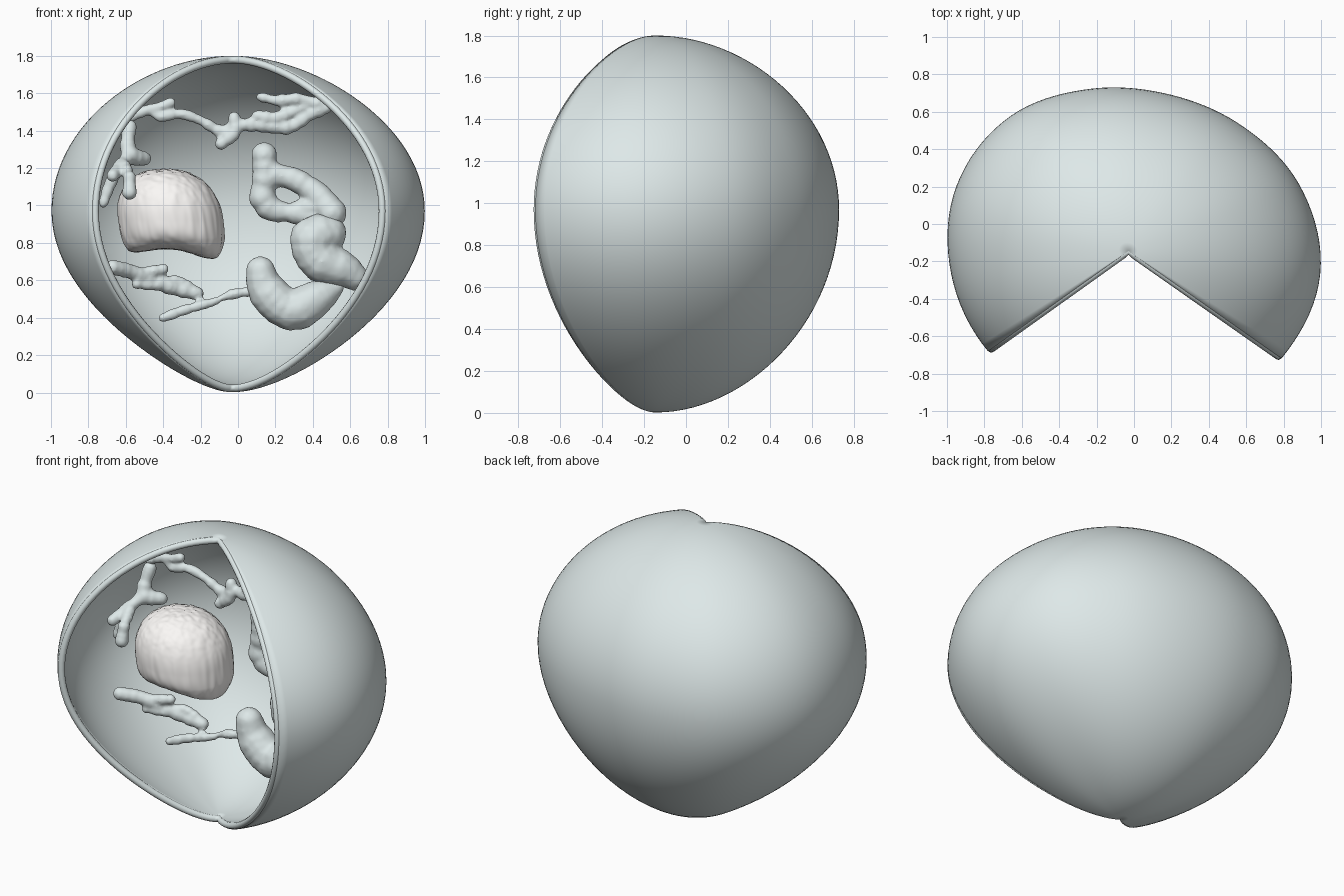
import bpy, bmesh, math, random
from mathutils import Vector, noise

if "Cube" in bpy.data.objects:
    bpy.data.objects.remove(bpy.data.objects["Cube"])

random.seed(4)
AXIS = Vector((-0.03, -0.145, 0.97))      # cut axis and height of widest section
A0, A1 = -35.0, 215.5                     # azimuth range left after the wedge cut
RADII = [1.0, 1.033, .982, .903, .866, .893, .96, .983, .955, .922]
P_LOW = [1.45, 1.45, 1.38, 1.18, 1.08, 1.12, 1.32, 1.58, 1.65, 1.6]
P_TOP = [1.25, 1.2, 1.15, 1.1, 1.08, 1.06, 1.05, 1.06, 1.1, 1.13]


def material(name, rgb):
    m = bpy.data.materials.new(name)
    m.diffuse_color = (*rgb, 1)
    m.use_nodes = True
    m.node_tree.nodes["Principled BSDF"].inputs["Base Color"].default_value = m.diffuse_color
    return m


PALE = material("pale_teal", (.73, .81, .81))
WARM = material("warm_white", (.97, .95, .93))


def sample(table, f):
    """Catmull-Rom lookup, f in 0..1"""
    s = f * (len(table) - 1)
    i = min(int(s), len(table) - 2)
    t = s - i
    b, c = table[i], table[i + 1]
    a = table[i - 1] if i > 0 else 2 * b - c
    d = table[i + 2] if i + 2 < len(table) else 2 * c - b
    return b + .5 * t * (c - a + t * (2 * a - 5 * b + 4 * c - d + t * (3 * (b - c) + d - a)))


def surface(f, lat):
    """Point of the outer membrane; the profile tapers more towards the bottom"""
    phi = math.radians(A0 + (A1 - A0) * f)
    c = max(math.cos(lat), 0)
    p = 1 + (sample(P_TOP if lat > 0 else P_LOW, f) - 1) * 1.12 * c ** .4
    r = sample(RADII, f) * c ** p
    z = math.sin(lat) * (0.83 if lat > 0 else 0.968)
    return AXIS + Vector((r * math.cos(phi), r * math.sin(phi), z))


def make_object(name, bm, mat=PALE):
    for face in bm.faces:
        face.smooth = True
    me = bpy.data.meshes.new(name)
    bm.to_mesh(me)
    bm.free()
    me.materials.append(mat)
    ob = bpy.data.objects.new(name, me)
    bpy.context.collection.objects.link(ob)
    return ob


# Membrane: lopsided egg with a wedge left open at the front
COLS, ROWS = 80, 56
bm = bmesh.new()
south = bm.verts.new(surface(0, -math.pi / 2))
north = bm.verts.new(surface(0, math.pi / 2))
grid = [[bm.verts.new(surface(i / COLS, math.pi * (j / ROWS - .5)))
         for j in range(1, ROWS)] for i in range(COLS + 1)]
for a, b in zip(grid, grid[1:]):
    bm.faces.new((south, b[0], a[0]))
    bm.faces.new((north, a[-1], b[-1]))
    for j in range(ROWS - 2):
        bm.faces.new((a[j], b[j], b[j + 1], a[j + 1]))
shell = make_object("cell_membrane", bm)
mod = shell.modifiers.new("wall", 'SOLIDIFY')
mod.thickness, mod.offset = 0.04, -1

# Rounded lip along the cut
lats = [math.pi * (j / ROWS - .5) for j in range(1, ROWS)]
lip = [surface(1, t) for t in lats] + [surface(0, math.pi / 2)]
lip += [surface(0, t) for t in reversed(lats)] + [surface(0, -math.pi / 2)]
cu = bpy.data.curves.new("cut_lip", 'CURVE')
cu.dimensions = '3D'
cu.bevel_depth, cu.bevel_resolution = 0.02, 3
cu.materials.append(PALE)
sp = cu.splines.new('POLY')
sp.points.add(len(lip) - 1)
for pt, co in zip(sp.points, lip):
    co = co + (AXIS - co).normalized() * 0.021
    pt.co = (*co, 1)
sp.use_cyclic_u = True
bpy.context.collection.objects.link(bpy.data.objects.new("cut_lip", cu))

# Nucleus: dome with an arched underside and fine vertical grooves
bm = bmesh.new()
bmesh.ops.create_icosphere(bm, subdivisions=6, radius=1)
for v in bm.verts:
    n = v.co.copy()
    h = math.hypot(n.x, n.y)
    k = 2.3 if n.z > 0 else 3.0
    n *= (h ** k + abs(n.z) ** k) ** (-1 / k)
    x, y, z = n.x * .28, n.y * .275, n.z * (.275 if n.z > 0 else .245)
    if n.z < 0:
        z += -n.z * (.09 * max(0, 1 - (n.x / .85) ** 2) - .1 * x)
    x -= .12 * max(z, -.1)
    g = 1 + .014 * noise.noise((n.x * 9, n.y * 9, n.z * 1.5))
    g += .02 * noise.noise(n * 12) * max(0, n.z) ** 2
    v.co = Vector((x * g - .36, y * g - .02, z * g + .92))
make_object("nucleus", bm, WARM)


def organelle(name, paths, swell=1.0, rough=.12, voxel=.011):
    """Lumpy branching tubes from paths of (x, z, y, radius), fused together"""
    bm = bmesh.new()
    for path in paths:
        n = (len(path) - 1) * 12
        cols = list(zip(*path))
        last = None
        for i in range(n + 1):
            x, z, y, r = (sample(c, i / n) for c in cols)
            co = Vector((x, y, z))
            if last and (co - last).length < r * .4 and i < n:
                continue
            last = co
            size = r * swell * (1 + rough * random.uniform(-1, 1))
            ball = bmesh.ops.create_icosphere(bm, subdivisions=2, radius=size)
            bmesh.ops.translate(bm, verts=ball["verts"], vec=co)
    ob = make_object(name, bm)
    m = ob.modifiers.new("fuse", 'REMESH')
    m.mode, m.voxel_size, m.use_smooth_shade = 'VOXEL', voxel, True
    m = ob.modifiers.new("soften", 'SMOOTH')
    m.factor, m.iterations = .5, 3


# Branching tubules
organelle("upper_tubules", [
    [(-.59, 1.46, -.04, .026), (-.48, 1.51, -.05, .026), (-.42, 1.475, -.06, .026),
     (-.31, 1.49, -.05, .028), (-.2, 1.455, -.04, .025), (-.085, 1.395, -.03, .032),
     (.02, 1.43, -.04, .034), (.13, 1.43, -.05, .04), (.28, 1.42, -.05, .035),
     (.39, 1.49, -.05, .033), (.47, 1.52, -.05, .036)],
    [(-.48, 1.51, -.05, .028), (-.41, 1.53, -.06, .028), (-.36, 1.55, -.06, .024)],
    [(-.02, 1.47, -.04, .03), (-.02, 1.39, -.05, .032), (-.09, 1.33, -.05, .034)],
    [(.47, 1.53, -.05, .032), (.33, 1.57, -.06, .032), (.22, 1.56, -.05, .032), (.12, 1.58, -.04, .026)],
    [(.10, 1.48, -.06, .032), (.21, 1.47, -.06, .032), (.38, 1.54, -.05, .026)]], 1.05, .16)
organelle("left_tubules", [
    [(-.58, 1.42, -.05, .042), (-.59, 1.34, -.08, .037), (-.58, 1.27, -.11, .042), (-.5, 1.25, -.05, .034)],
    [(-.58, 1.27, -.11, .036), (-.63, 1.21, -.2, .032), (-.67, 1.16, -.29, .03)],
    [(-.64, 1.2, -.18, .03), (-.69, 1.1, -.17, .028), (-.72, 1.01, -.18, .024)],
    [(-.58, 1.15, -.31, .03), (-.58, 1.07, -.33, .036)],
    [(-.58, 1.15, -.31, .03), (-.61, 1.22, -.2, .03)]], 1.1, .12)
organelle("lower_tubules", [
    [(-.67, .67, -.22, .034), (-.57, .645, -.15, .036), (-.46, .60, -.1, .036),
     (-.33, .555, -.06, .038), (-.22, .53, -.04, .032)],
    [(-.5, .64, -.12, .03), (-.40, .66, -.1, .028)],
    [(-.54, .58, -.14, .024), (-.43, .575, -.1, .028), (-.34, .60, -.06, .026), (-.24, .555, -.04, .026)],
    [(-.4, .40, -.11, .024), (-.29, .44, -.09, .026), (-.13, .485, -.07, .02),
     (-.10, .50, -.06, .014), (-.03, .525, -.06, .026), (.06, .54, -.05, .026)]], 1.1, .15)

# Fat curled bodies on the right
organelle("ring_body", [
    [(.14, 1.27, .04, .064), (.145, 1.15, .04, .072), (.13, 1.05, .04, .068), (.18, .98, .04, .068),
     (.30, .96, .03, .056), (.40, .94, .02, .055)],
    [(.16, 1.17, .04, .07), (.30, 1.14, .03, .058), (.42, 1.06, .02, .068), (.5, .96, .0, .075)],
    [(.32, .98, .03, .05), (.4, .99, .02, .06), (.48, .97, .0, .06)]], 1.02, .12, .013)
organelle("middle_body", [
    [(.48, .85, -.02, .1), (.40, .83, -.04, .115), (.40, .75, -.05, .11),
     (.46, .69, -.04, .11), (.56, .66, -.03, .1), (.62, .62, -.02, .075)]], 1.02, .05, .014)
organelle("lower_body", [
    [(.12, .65, -.06, .078), (.15, .55, -.05, .1), (.28, .44, -.05, .115),
     (.43, .51, -.04, .09), (.53, .56, -.03, .04)]], 1.02, .05, .014)
